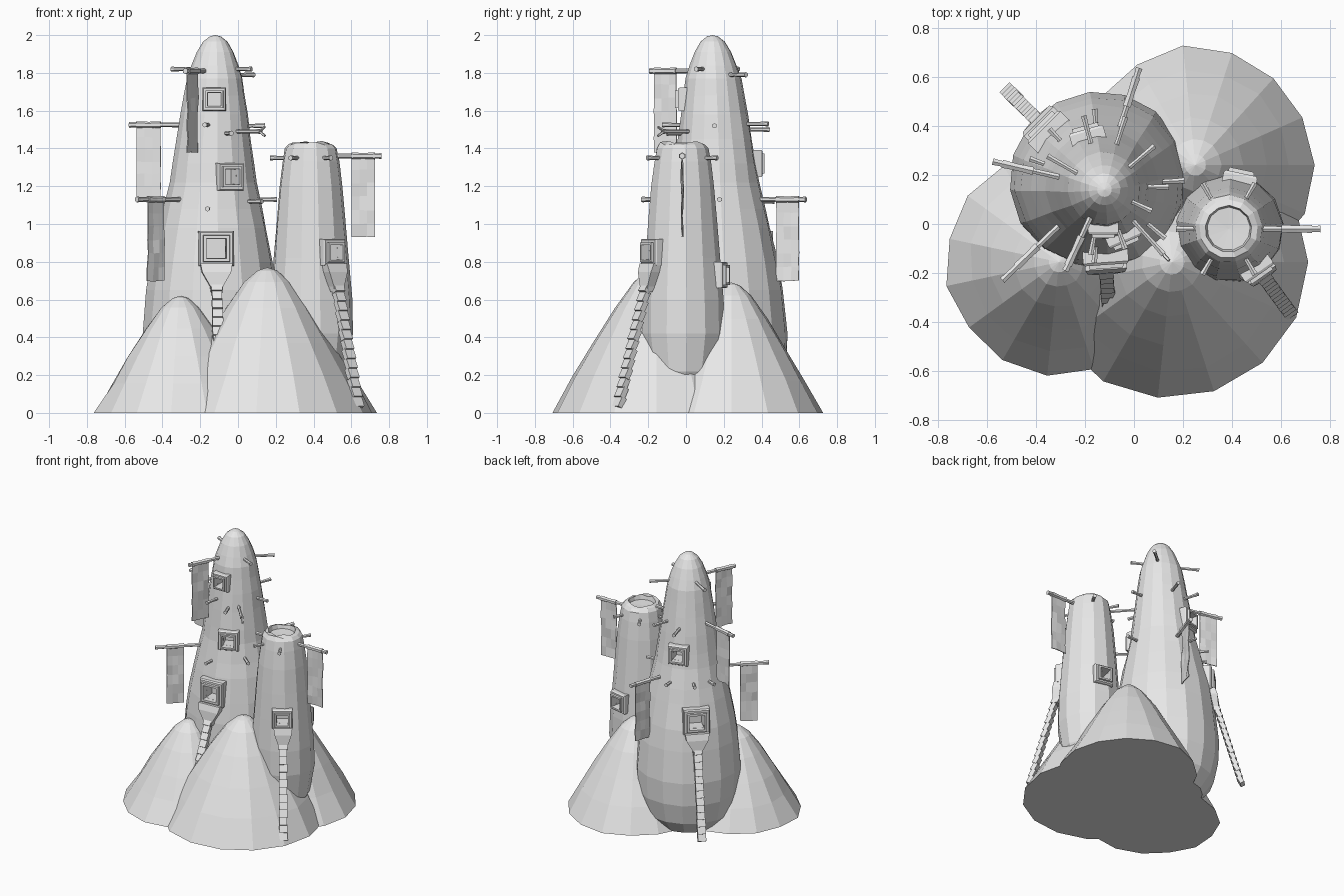
import bpy, bmesh, math, random
from mathutils import Matrix, Vector

random.seed(4)
cube = bpy.data.objects.get("Cube")
if cube:
    bpy.data.objects.remove(cube, do_unlink=True)

stone = bpy.data.materials.new("pale_grey")
stone.use_nodes = True
stone.diffuse_color = (0.8, 0.8, 0.8, 1)
stone.node_tree.nodes["Principled BSDF"].inputs["Base Color"].default_value = (0.8, 0.8, 0.8, 1)


def finish(name, bm, matrix=Matrix()):
    """Turn a bmesh into a flat-shaded object."""
    bmesh.ops.remove_doubles(bm, verts=bm.verts, dist=0.0001)
    bmesh.ops.recalc_face_normals(bm, faces=bm.faces)
    bm.transform(matrix)
    mesh = bpy.data.meshes.new(name)
    bm.to_mesh(mesh)
    bm.free()
    mesh.materials.append(stone)
    ob = bpy.data.objects.new(name, mesh)
    bpy.context.collection.objects.link(ob)
    return ob


def lathe(profile, sides, closed=False, phase=0.0, axis=lambda z: (0, 0), jitter=0.0):
    """Revolve (radius, height) points; closed joins the last point to the first."""
    bm = bmesh.new()
    rings = []
    for r, z in profile:
        cx, cy = axis(z)
        ring = []
        for i in range(sides):
            a = phase + math.tau * i / sides
            k = r * (1 + random.uniform(-jitter, jitter))
            ring.append(bm.verts.new((cx + k * math.cos(a), cy + k * math.sin(a), z)))
        rings.append(ring)
    pairs = list(zip(rings, rings[1:]))
    if closed:
        pairs.append((rings[-1], rings[0]))
    else:
        bm.faces.new(rings[0])
    for lo, hi in pairs:
        for i in range(sides):
            j = (i + 1) % sides
            bm.faces.new((lo[i], lo[j], hi[j], hi[i]))
    return bm


def box(bm, size, matrix):
    bmesh.ops.create_cube(bm, size=1, matrix=matrix @ Matrix.Diagonal((*size, 1)))


class Tower:
    """Profile and axis of a tower, used to place parts on its wall."""
    def __init__(self, name, profile, sides, foot, top):
        self.name, self.profile, self.foot, self.top = name, profile, Vector(foot), Vector(top)
        self.height = max(z for r, z in profile)
        self.ob = finish(name, lathe(profile, sides, phase=0.1, axis=self.axis, jitter=0.012))

    def axis(self, z):
        return self.foot.lerp(self.top, z / self.height)

    def radius(self, z):
        for (r0, z0), (r1, z1) in zip(self.profile, self.profile[1:]):
            if z0 <= z <= z1:
                return r0 + (r1 - r0) * (z - z0) / (z1 - z0)
        return 0.1

    def frame(self, deg, z, r):
        """Local x points out of the wall, y along it, z up."""
        c = self.axis(z)
        turn = Matrix.Rotation(math.radians(deg), 4, 'Z')
        return Matrix.Translation((c.x, c.y, z)) @ turn @ Matrix.Translation((r, 0, 0))


# Rock mounds
mound = ((1, 0), (0.8, 0.25), (0.61, 0.48), (0.4, 0.72), (0.22, 0.9), (0.09, 0.98), (0, 1))
for name, x, y, radius, height in (("front_mound", 0.155, -0.155, 0.56, 0.77),
                                   ("side_mound", -0.305, -0.155, 0.46, 0.62),
                                   ("back_mound", 0.25, 0.24, 0.48, 0.69)):
    shape = [(r * radius, z * height) for r, z in mound]
    finish(name, lathe(shape, 15, jitter=0.02), Matrix.Translation((x, y, 0)))

# Towers
tall = Tower("tall_tower", (
    (0.24, 0), (0.32, 0.1), (0.355, 0.25), (0.362, 0.42), (0.345, 0.65), (0.322, 0.8), (0.285, 0.98),
    (0.262, 1.08), (0.23, 1.22), (0.215, 1.32), (0.197, 1.45), (0.178, 1.58), (0.162, 1.68),
    (0.148, 1.77), (0.125, 1.84), (0.098, 1.91), (0.065, 1.965), (0.03, 1.993), (0, 2)),
    16, (-0.15, 0.185), (-0.12, 0.14))
short = Tower("short_tower", (
    (0.1, 0.05), (0.19, 0.22), (0.22, 0.42), (0.217, 0.6), (0.2, 0.82), (0.184, 1.02), (0.168, 1.2),
    (0.151, 1.33), (0.138, 1.4), (0.12, 1.435), (0.095, 1.44), (0.088, 1.4), (0, 1.395)),
    13, (0.39, -0.02), (0.385, -0.02))
for v in short.ob.data.vertices:   # worn rim
    if v.co.z > 1.42:
        v.co.z -= random.uniform(0, 0.02)


def window(tower, deg, z, half, name):
    """Cut an opening in the wall and put a stepped square frame around it."""
    at = tower.frame(deg, z, tower.radius(z))
    bm = bmesh.new()
    box(bm, (0.16, half * 1.1, half * 1.1), at)
    cutter = finish("opening_cutter", bm)
    cutter.hide_render = True
    cut = tower.ob.modifiers.new("opening", 'BOOLEAN')
    cut.operation, cut.solver, cut.object = 'DIFFERENCE', 'EXACT', cutter
    bpy.context.view_layer.objects.active = tower.ob
    bpy.ops.object.modifier_apply(modifier=cut.name)
    bpy.data.objects.remove(cutter, do_unlink=True)
    ring = [(half * k * math.sqrt(2), d) for k, d in (
        (1, -0.06), (1, 0.015), (0.92, 0.025), (0.76, 0.025), (0.74, 0.04), (0.57, 0.04), (0.54, -0.06))]
    finish(name, lathe(ring, 4, closed=True, phase=math.pi / 4),
           at @ Matrix.Rotation(math.pi / 2, 4, 'Y'))


def ladder(tower, deg, z0, half, end_r, end_z, name):
    """Tapered bracket below a window and a run of overlapping treads down to the ground."""
    wall = tower.radius(z0)
    at = tower.frame(deg, z0, 0)
    bm = bmesh.new()
    rows = []
    for z, w, r0, r1 in ((0, half, -0.03, 0.03), (-0.045, half * 0.9, -0.03, 0.045),
                         (-0.12, 0.034, 0.0, 0.05), (-0.15, 0.03, 0.015, 0.05)):
        rows.append([bm.verts.new((wall + r, y, z)) for r, y in ((r0, -w), (r1, -w), (r1, w), (r0, w))])
    for a, b in zip(rows, rows[1:]):
        for i in range(4):
            bm.faces.new((a[i], a[i - 1], b[i - 1], b[i]))
    bm.faces.new(rows[0])
    bm.faces.new(rows[-1])
    finish(name + "_bracket", bm, at)
    start, end = Vector((wall + 0.03, 0, -0.1)), Vector((end_r, 0, end_z - z0))
    slope = math.atan2(end.x - start.x, start.z - end.z)
    count = round((end - start).length / 0.052)
    bm = bmesh.new()
    for i in range(count):
        p = start.lerp(end, (i + 0.5) / count)
        tread = Matrix.Translation(p) @ Matrix.Rotation(-slope - 0.22, 4, 'Y')
        box(bm, (0.032, 0.056 + random.uniform(-0.004, 0.004), 0.058), tread)
    finish(name, bm, at)


def pole(tower, deg, z, reach, name="peg", thick=0.012):
    """Rough stick poking out of the wall."""
    r = tower.radius(z)
    start = r - 0.05
    n = reach - start
    stick = ((0, 0), (thick, 0), (thick * 0.85, n * 0.5), (thick, n - 0.02), (thick * 1.15, n), (0, n))
    finish(name, lathe(stick, 6), tower.frame(deg, z, start) @ Matrix.Rotation(math.pi / 2, 4, 'Y'))


def banner(tower, deg, z, reach, inner, outer, drop):
    """Long pole with a hanging, slightly creased cloth."""
    pole(tower, deg, z, reach, "banner_pole", 0.014)
    bm = bmesh.new()
    bmesh.ops.create_grid(bm, x_segments=3, y_segments=6, size=0.5)
    for v in bm.verts:
        u, t = v.co.x + 0.5, 0.5 - v.co.y
        sway = random.uniform(-0.006, 0.006) if t > 0 else 0
        v.co = (inner + u * (outer - inner), sway, -t * drop + sway * 0.6)
    cloth = finish("banner_cloth", bm, tower.frame(deg, z, 0))
    solid = cloth.modifiers.new("thickness", 'SOLIDIFY')
    solid.thickness, solid.offset = 0.006, 0
    # Cloth wrapped over the pole
    n = outer - inner
    wrap = ((0, 0), (0.019, 0), (0.016, n / 2), (0.019, n), (0, n))
    finish("banner_wrap", lathe(wrap, 6), tower.frame(deg, z, inner) @ Matrix.Rotation(math.pi / 2, 4, 'Y'))


# Windows
for deg, z, half in ((-86, 0.87, 0.093), (-67, 1.25, 0.072), (-90, 1.66, 0.062),
                     (135, 0.87, 0.093), (106, 1.32, 0.072)):
    window(tall, deg, z, half, "tall_window_frame")
for deg, z in ((-55, 0.85), (78, 0.73)):
    window(short, deg, z, 0.07, "short_window_frame")

# Ladders
ladder(tall, -86, 0.79, 0.085, 0.49, 0.36, "front_ladder")
ladder(tall, 135, 0.79, 0.085, 0.53, 0.06, "back_ladder")
ladder(short, -54, 0.79, 0.065, 0.42, 0.03, "short_tower_ladder")

# Banners
for deg, z, reach, inner, outer, drop in ((167, 1.525, 0.46, 0.29, 0.42, 0.39),
                                          (-136, 1.13, 0.56, 0.36, 0.48, 0.43),
                                          (-115, 1.81, 0.37, 0.215, 0.345, 0.43),
                                          (72, 1.13, 0.50, 0.335, 0.46, 0.43)):
    banner(tall, deg, z, reach, inner, outer, drop)
banner(short, 0, 1.36, 0.375, 0.215, 0.34, 0.43)

# Wall pegs
for deg, z, reach in ((-25, 1.82, 0.215), (40, 1.79, 0.27), (150, 1.82, 0.265),
                      (-100, 1.525, 0.28), (-48, 1.49, 0.37), (-70, 1.48, 0.27), (0, 1.52, 0.27),
                      (72, 1.53, 0.3), (105, 1.5, 0.3),
                      (3, 1.13, 0.34), (-95, 1.08, 0.32), (-40, 1.12, 0.34),
                      (95, 1.12, 0.31), (133, 1.12, 0.31), (160, 1.12, 0.31)):
    pole(tall, deg, z, reach)
for deg in (60, 120, 180, -120, -60):
    pole(short, deg, 1.35, 0.215, "short_tower_peg")

# Forked twig on one peg
for lean in (-0.5, 0.5):
    twig = tall.frame(-48, 1.49, 0.36) @ Matrix.Rotation(math.pi / 2 + lean, 4, 'Y')
    finish("peg_fork", lathe(((0, 0), (0.008, 0), (0.007, 0.05), (0, 0.05)), 5), twig)
